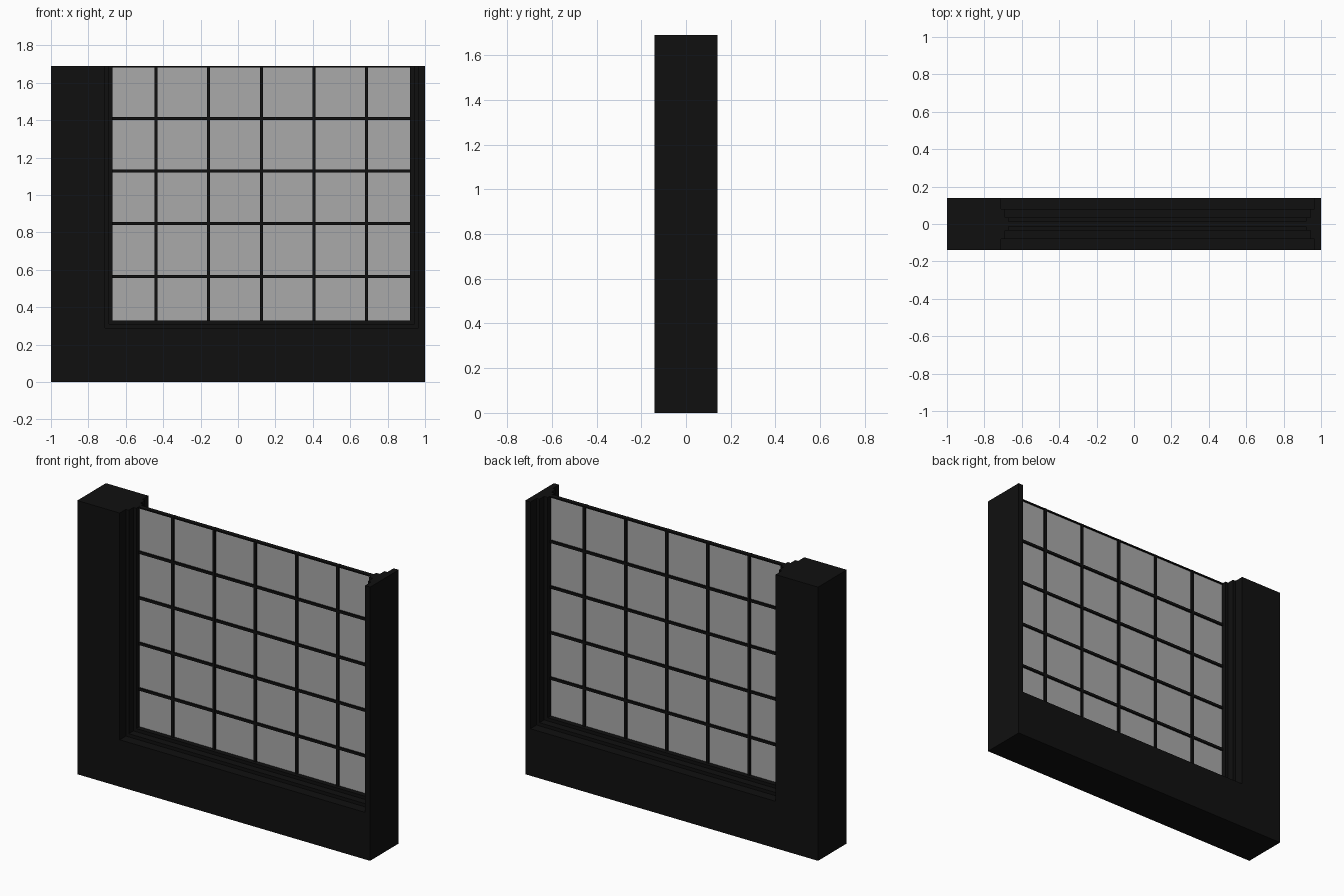
import bpy, bmesh

cube = bpy.data.objects.get("Cube")
if cube:
    bpy.data.objects.remove(cube)

TOP = 1.69


def material(name, value):
    mat = bpy.data.materials.new(name)
    mat.use_nodes = True
    color = (value, value, value, 1)
    mat.diffuse_color = color
    mat.node_tree.nodes["Principled BSDF"].inputs["Base Color"].default_value = color
    return mat


black = material("black", 0.005)
grey = material("glass grey", 0.4)


def finish(name, bm, mat):
    bmesh.ops.recalc_face_normals(bm, faces=bm.faces)
    mesh = bpy.data.meshes.new(name)
    bm.to_mesh(mesh)
    bm.free()
    mesh.materials.append(mat)
    bpy.context.collection.objects.link(bpy.data.objects.new(name, mesh))


def box(name, x0, x1, depth, z0, z1, mat):
    bm = bmesh.new()
    bmesh.ops.create_cube(bm, size=1)
    for v in bm.verts:
        v.co.x = x1 if v.co.x > 0 else x0
        v.co.y = depth if v.co.y > 0 else -depth
        v.co.z = z1 if v.co.z > 0 else z0
    finish(name, bm, mat)


def u_frame(name, outer, inner, depth):
    """Open-topped U between two (left, right, bottom) outlines."""
    (l0, r0, b0), (l1, r1, b1) = outer, inner
    outline = [(l0, TOP), (l0, b0), (r0, b0), (r0, TOP),
               (r1, TOP), (r1, b1), (l1, b1), (l1, TOP)]
    bm = bmesh.new()
    face = bm.faces.new([bm.verts.new((x, -depth, z)) for x, z in outline])
    ext = bmesh.ops.extrude_face_region(bm, geom=[face], use_keep_orig=True)
    verts = [g for g in ext["geom"] if isinstance(g, bmesh.types.BMVert)]
    bmesh.ops.translate(bm, verts=verts, vec=(0, 2 * depth, 0))
    finish(name, bm, black)


# Wall and the two stepped frame rings inside its opening
edges = [(-1, 1, 0), (-0.71, 0.965, 0.29), (-0.69, 0.945, 0.31), (-0.67, 0.92, 0.33)]
for i, (name, depth) in enumerate([("wall", 0.14), ("outer_frame", 0.08), ("inner_frame", 0.035)]):
    u_frame(name, edges[i], edges[i + 1], depth)

# Glass pane
left, right, bottom = edges[-1]
box("glass", left, right, 0.004, bottom, TOP - 0.008, grey)

# Glazing bars on an even grid, plus the top rail
HALF, STEP, DEPTH = 0.008, 0.2815, 0.015
for i in range(5):
    x = -0.438 + i * STEP
    box(f"vertical_bar_{i + 1}", x - HALF, x + HALF, DEPTH, bottom, TOP, black)
for i in range(4):
    z = 0.565 + i * STEP
    box(f"horizontal_bar_{i + 1}", left, right, DEPTH - 0.001, z - HALF, z + HALF, black)
box("top_rail", left, right, DEPTH - 0.001, TOP - HALF, TOP - 0.0005, black)
